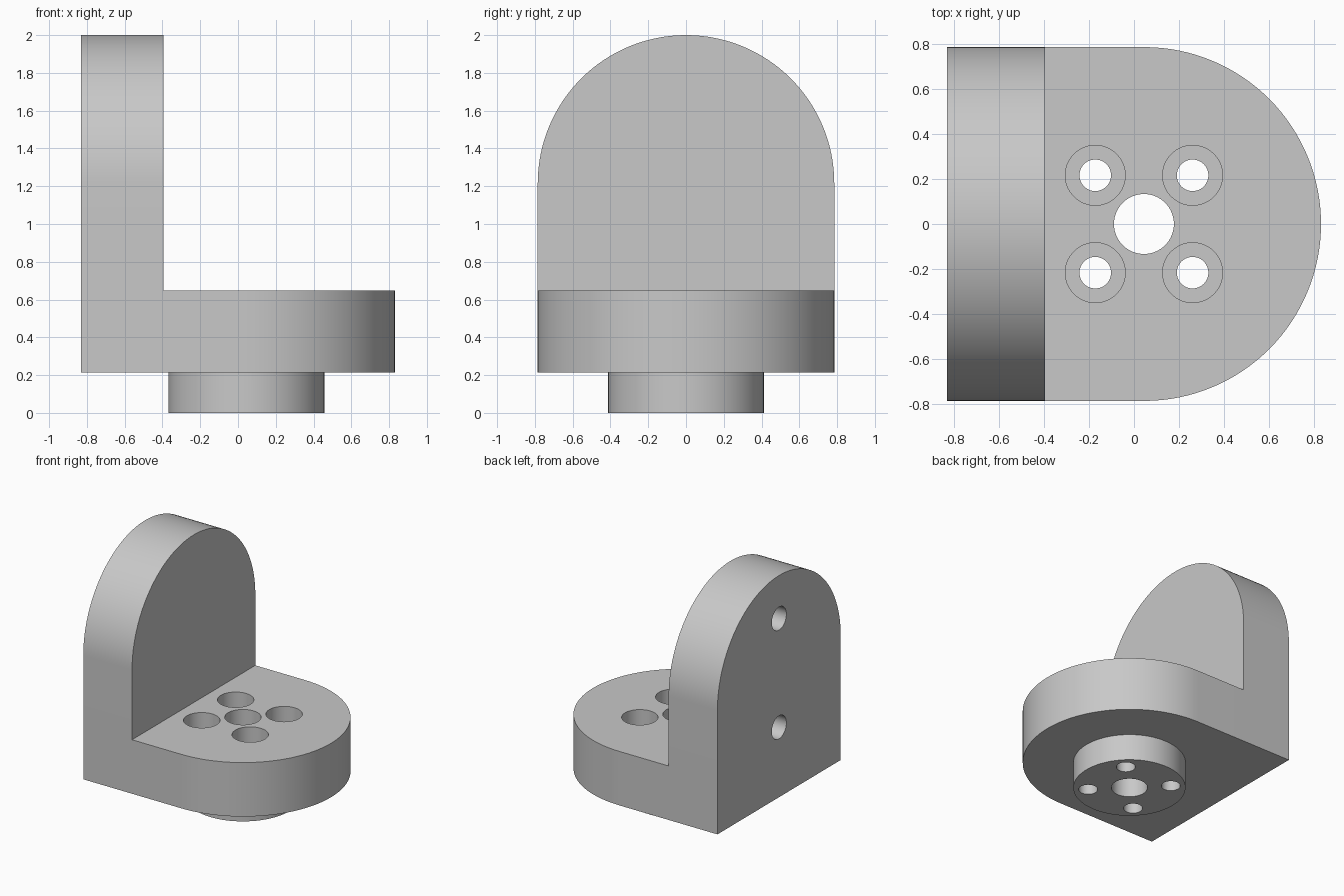
import bpy
import bmesh
from math import pi, sin, cos
from mathutils import Matrix, Vector

cube = bpy.data.objects.get("Cube")
if cube:
    bpy.data.objects.remove(cube, do_unlink=True)

R = 0.785          # half width and round-end radius
BACK = -0.83       # outer face of the upright
THICK = 0.435      # wall thickness
BASE = 0.213       # underside of the plate
CX = 0.044         # axis of the boss and bolt pattern
ARCH_Z = 2 - R     # centre of the arch

grey = bpy.data.materials.new("plain_grey")
grey.use_nodes = True
grey.diffuse_color = (0.58, 0.58, 0.58, 1)
grey.node_tree.nodes["Principled BSDF"].inputs["Base Color"].default_value = grey.diffuse_color


def add_object(name, bm):
    mesh = bpy.data.meshes.new(name)
    bmesh.ops.recalc_face_normals(bm, faces=bm.faces)
    bm.to_mesh(mesh)
    bm.free()
    mesh.materials.append(grey)
    obj = bpy.data.objects.new(name, mesh)
    bpy.context.collection.objects.link(obj)
    return obj


def prism(name, points, offset):
    """Extrude a flat outline along an offset."""
    bm = bmesh.new()
    face = bm.faces.new([bm.verts.new(p) for p in points])
    ext = bmesh.ops.extrude_face_region(bm, geom=[face])["geom"]
    bmesh.ops.translate(bm, vec=Vector(offset),
                        verts=[v for v in ext if isinstance(v, bmesh.types.BMVert)])
    return add_object(name, bm)


def cylinder(name, radius, start, end, segments=64):
    a, b = Vector(start), Vector(end)
    rot = (b - a).to_track_quat("Z", "Y").to_matrix().to_4x4()
    bm = bmesh.new()
    bmesh.ops.create_cone(bm, cap_ends=True, segments=segments, radius1=radius,
                          radius2=radius, depth=(b - a).length,
                          matrix=Matrix.Translation((a + b) / 2) @ rot)
    return add_object(name, bm)


def combine(target, tool, operation):
    mod = target.modifiers.new(tool.name, "BOOLEAN")
    mod.operation = operation
    mod.solver = "EXACT"
    mod.object = tool
    bpy.context.view_layer.objects.active = target
    bpy.ops.object.modifier_apply(modifier=mod.name)
    bpy.data.objects.remove(tool, do_unlink=True)


# Half-round outline: straight sides ending in a semicircle
def d_outline(start, centre, steps=64):
    arc = [(centre + R * sin(pi * i / steps), -R * cos(pi * i / steps))
           for i in range(steps + 1)]
    return [(start, -R)] + arc + [(start, R)]


# Base plate and upright wall joined into an L-shaped bracket
bracket = prism("angle_bracket", [(u, v, BASE) for u, v in d_outline(BACK, -BACK - R)],
                (0, 0, THICK))
upright = prism("upright", [(BACK, v, u) for u, v in d_outline(BASE, ARCH_Z)],
                (THICK, 0, 0))
combine(bracket, upright, "UNION")

# Round boss under the plate
combine(bracket, cylinder("boss", 0.413, (CX, 0, 0), (CX, 0, BASE + 0.1), 96), "UNION")

# Central through hole
combine(bracket, cylinder("centre_bore", 0.133, (CX, 0, -0.1), (CX, 0, 0.9)), "DIFFERENCE")

# Four counterbored bolt holes
for sx in (-1, 1):
    for sy in (-1, 1):
        x, y = CX + sx * 0.216, sy * 0.216
        combine(bracket, cylinder("bolt_hole", 0.07, (x, y, -0.1), (x, y, 0.9), 48), "DIFFERENCE")
        combine(bracket, cylinder("counterbore", 0.133, (x, y, 0.3), (x, y, 0.9)), "DIFFERENCE")

# Two blind mounting holes in the outer face of the upright
for side in (-1, 1):
    z = ARCH_Z + side * 0.438
    combine(bracket, cylinder("mounting_hole", 0.093, (BACK - 0.1, 0, z), (BACK + 0.33, 0, z), 48),
            "DIFFERENCE")

bpy.ops.object.select_all(action="DESELECT")
bracket.select_set(True)
bpy.context.view_layer.objects.active = bracket
bpy.ops.object.shade_smooth_by_angle(angle=pi / 6)
